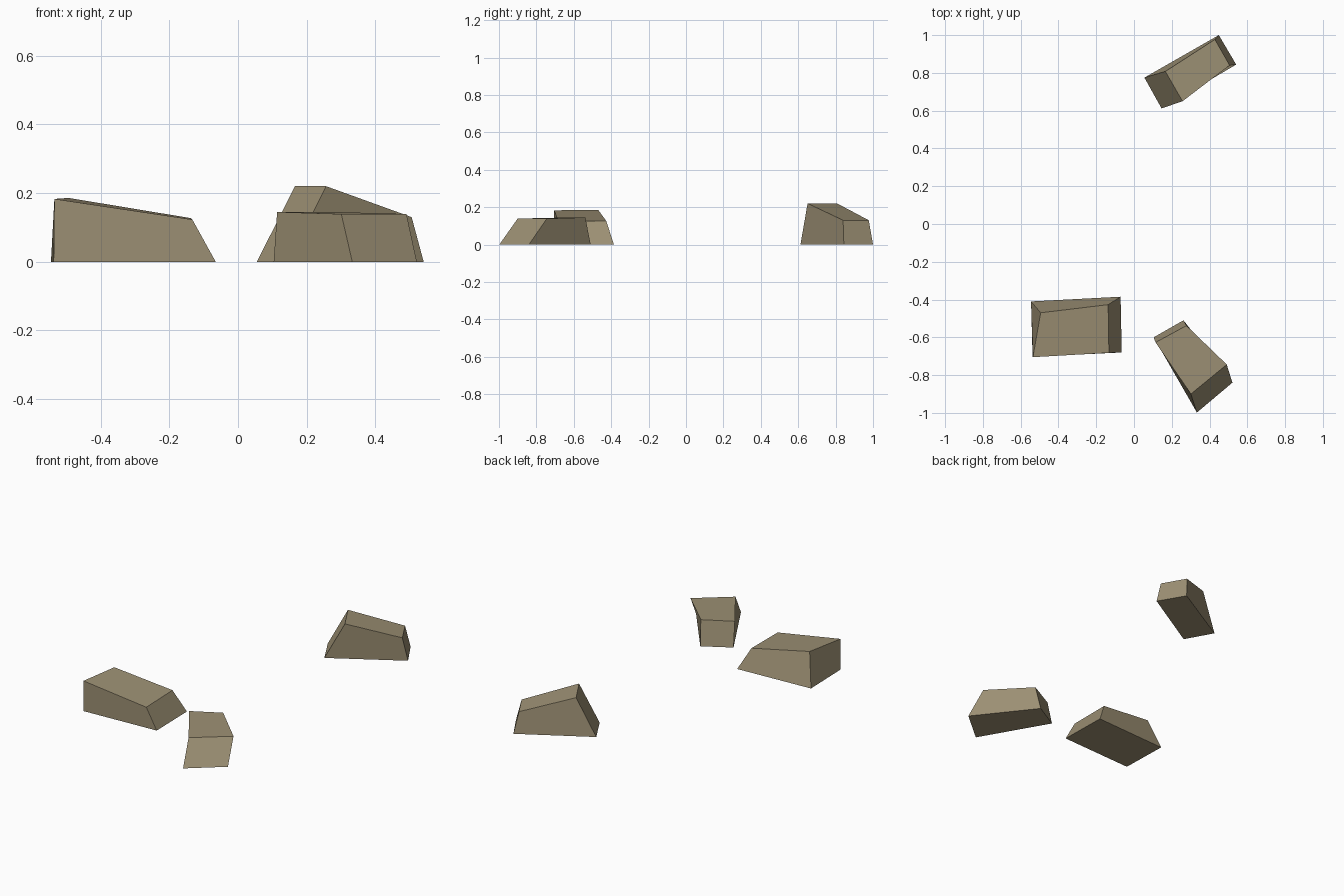
import bpy
import bmesh

if "Cube" in bpy.data.objects:
    bpy.data.objects.remove(bpy.data.objects["Cube"])

stone = bpy.data.materials.new("grey_brown_stone")
stone.diffuse_color = (0.335, 0.28, 0.175, 1)
stone.use_nodes = True
stone.node_tree.nodes["Principled BSDF"].inputs["Base Color"].default_value = stone.diffuse_color


def rock(name, base, top):
    """Rough block: four ground corners joined to four top corners, in the same order."""
    bm = bmesh.new()
    low = [bm.verts.new((x, y, 0)) for x, y in base]
    high = [bm.verts.new(p) for p in top]
    bm.faces.new(low)
    bm.faces.new(high)
    for i in range(4):
        j = (i + 1) % 4
        bm.faces.new((low[i], low[j], high[j], high[i]))
    bmesh.ops.recalc_face_normals(bm, faces=bm.faces)
    mesh = bpy.data.meshes.new(name)
    bm.to_mesh(mesh)
    bm.free()
    mesh.materials.append(stone)
    obj = bpy.data.objects.new(name, mesh)
    bpy.context.collection.objects.link(obj)


# Wide rock, front left
rock("left_rock",
     [(-0.537, -0.703), (-0.065, -0.68), (-0.071, -0.385), (-0.545, -0.41)],
     [(-0.535, -0.705, 0.183), (-0.133, -0.682, 0.123),
      (-0.137, -0.427, 0.127), (-0.494, -0.47, 0.186)])

# Low rock, front right
rock("right_rock",
     [(0.333, -0.998), (0.521, -0.84), (0.262, -0.51), (0.104, -0.60)],
     [(0.301, -0.90, 0.139), (0.491, -0.744, 0.139),
      (0.278, -0.538, 0.145), (0.114, -0.627, 0.145)])

# Tall sloping rock, back
rock("back_rock",
     [(0.146, 0.612), (0.541, 0.844), (0.449, 1.0), (0.055, 0.775)],
     [(0.257, 0.65, 0.22), (0.506, 0.84, 0.13),
      (0.428, 0.977, 0.13), (0.166, 0.808, 0.22)])
